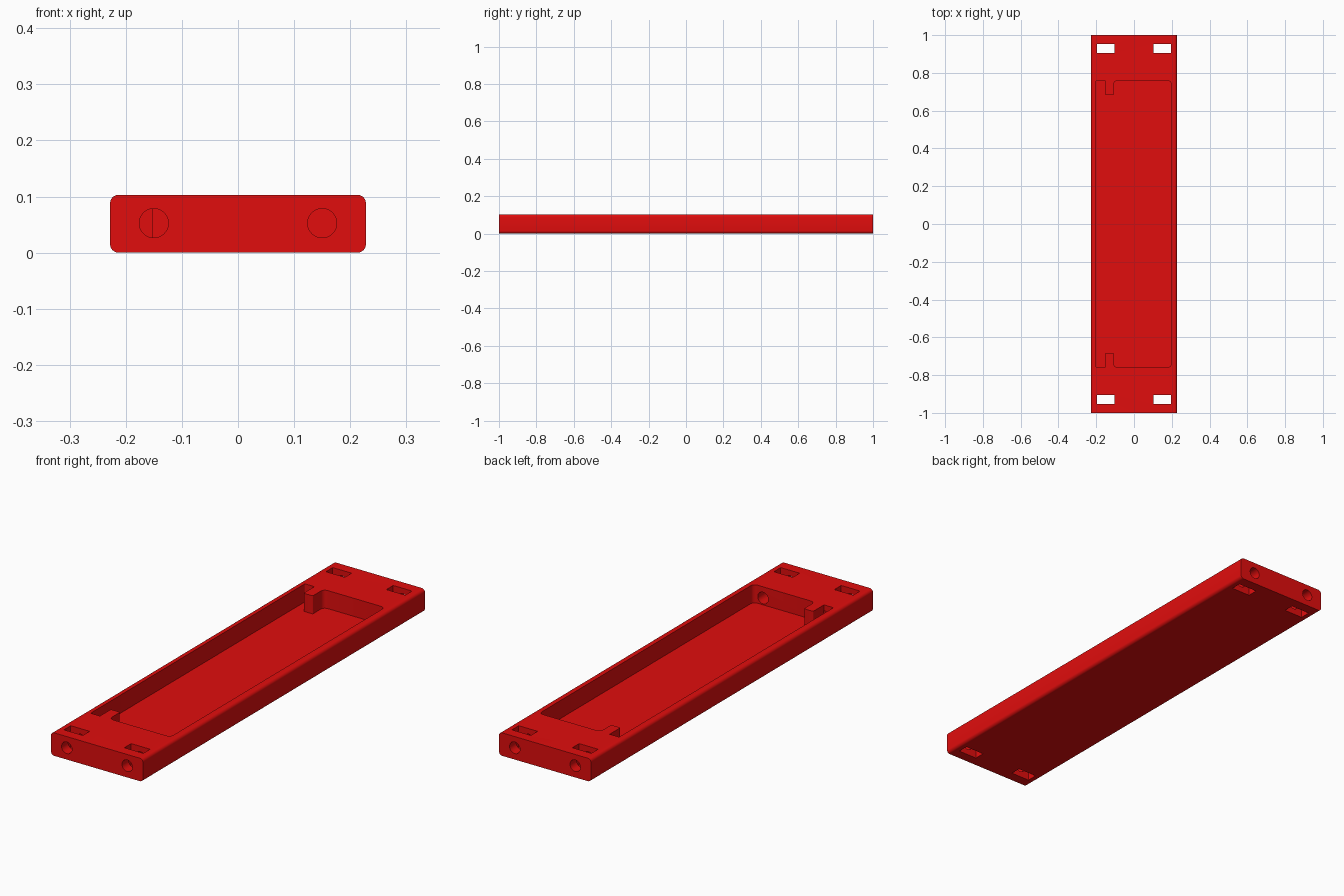
import bpy, bmesh, math
from mathutils import Vector

if "Cube" in bpy.data.objects:
    bpy.data.objects.remove(bpy.data.objects["Cube"])

H = 0.103          # body height
HW = 0.228         # body half width
FLOOR = 0.022      # pocket floor level


def fillet(points, seg=6):
    """Round each (u, v, radius) corner of a closed outline."""
    out = []
    n = len(points)
    for i, (u, v, r) in enumerate(points):
        p = Vector((u, v))
        if r == 0:
            out.append(p)
            continue
        a = (Vector(points[i - 1][:2]) - p).normalized()
        b = (Vector(points[(i + 1) % n][:2]) - p).normalized()
        c = p + (a + b) * r          # right-angled corners
        for k in range(seg + 1):
            t = k / seg * math.pi / 2
            out.append(c - b * r * math.cos(t) - a * r * math.sin(t))
    return out


def prism(name, outline, axis, lo, hi):
    """Extrude a 2D outline along z (outline in xy) or y (outline in xz)."""
    place = (lambda p, w: (p.x, p.y, w)) if axis == 'z' else (lambda p, w: (p.x, w, p.y))
    bm = bmesh.new()
    face = bm.faces.new([bm.verts.new(place(p, lo)) for p in outline])
    new = bmesh.ops.extrude_face_region(bm, geom=[face])['geom']
    shift = Vector(place(Vector((0, 0)), hi - lo))
    bmesh.ops.translate(bm, vec=shift, verts=[g for g in new if isinstance(g, bmesh.types.BMVert)])
    bmesh.ops.recalc_face_normals(bm, faces=bm.faces)
    mesh = bpy.data.meshes.new(name)
    bm.to_mesh(mesh)
    bm.free()
    obj = bpy.data.objects.new(name, mesh)
    bpy.context.collection.objects.link(obj)
    return obj


def rect(x0, x1, y0, y1, r=0):
    return fillet([(x0, y0, r), (x1, y0, r), (x1, y1, r), (x0, y1, r)])


def circle(cx, cy, r, n=32):
    return [Vector((cx + r * math.cos(2 * math.pi * i / n),
                    cy + r * math.sin(2 * math.pi * i / n))) for i in range(n)]


# Long bar with rounded lengthwise edges
tray = prism("tray_body", rect(-HW, HW, 0, H, 0.015), 'y', -1, 1)

# Pocket outline, notched by a small post at each end
half = [(0.197, 0.76, 0.02), (-0.107, 0.76, 0.02), (-0.107, 0.683, 0.004),
        (-0.153, 0.683, 0.004), (-0.153, 0.76, 0), (-0.2, 0.76, 0.004)]
outline = half + [(x, -y, r) for x, y, r in reversed(half)]
cutters = [prism("pocket_cutter", fillet(outline), 'z', FLOOR, H + 0.05)]

# Strap slots through both ends, and pin holes in the end faces
for s in (-1, 1):
    x0, x1 = sorted((s * 0.103, s * 0.197))
    for e in (-1, 1):
        y0, y1 = sorted((e * 0.905, e * 0.953))
        cutters.append(prism("slot_cutter", rect(x0, x1, y0, y1), 'z', -0.05, H + 0.05))
    # front holes open into the pocket, rear holes are blind
    hole = circle(s * 0.15, H / 2 + 0.001, 0.026)
    cutters.append(prism("front_hole_cutter", hole, 'y', -1.05, -0.7599))
    cutters.append(prism("rear_hole_cutter", hole, 'y', 0.86, 1.05))

# Carve the body
bpy.context.view_layer.objects.active = tray
tray.select_set(True)
for c in cutters:
    mod = tray.modifiers.new(c.name, 'BOOLEAN')
    mod.operation = 'DIFFERENCE'
    mod.solver = 'EXACT'
    mod.object = c
    bpy.ops.object.modifier_apply(modifier=mod.name)
for c in cutters:
    bpy.data.objects.remove(c, do_unlink=True)

# Red finish, smooth rounds with crisp edges
red = bpy.data.materials.new("red_plastic")
red.diffuse_color = (0.75, 0.004, 0.004, 1)
red.use_nodes = True
red.node_tree.nodes["Principled BSDF"].inputs["Base Color"].default_value = red.diffuse_color
tray.data.materials.clear()
tray.data.materials.append(red)
bpy.ops.object.shade_smooth_by_angle(angle=math.radians(30))
